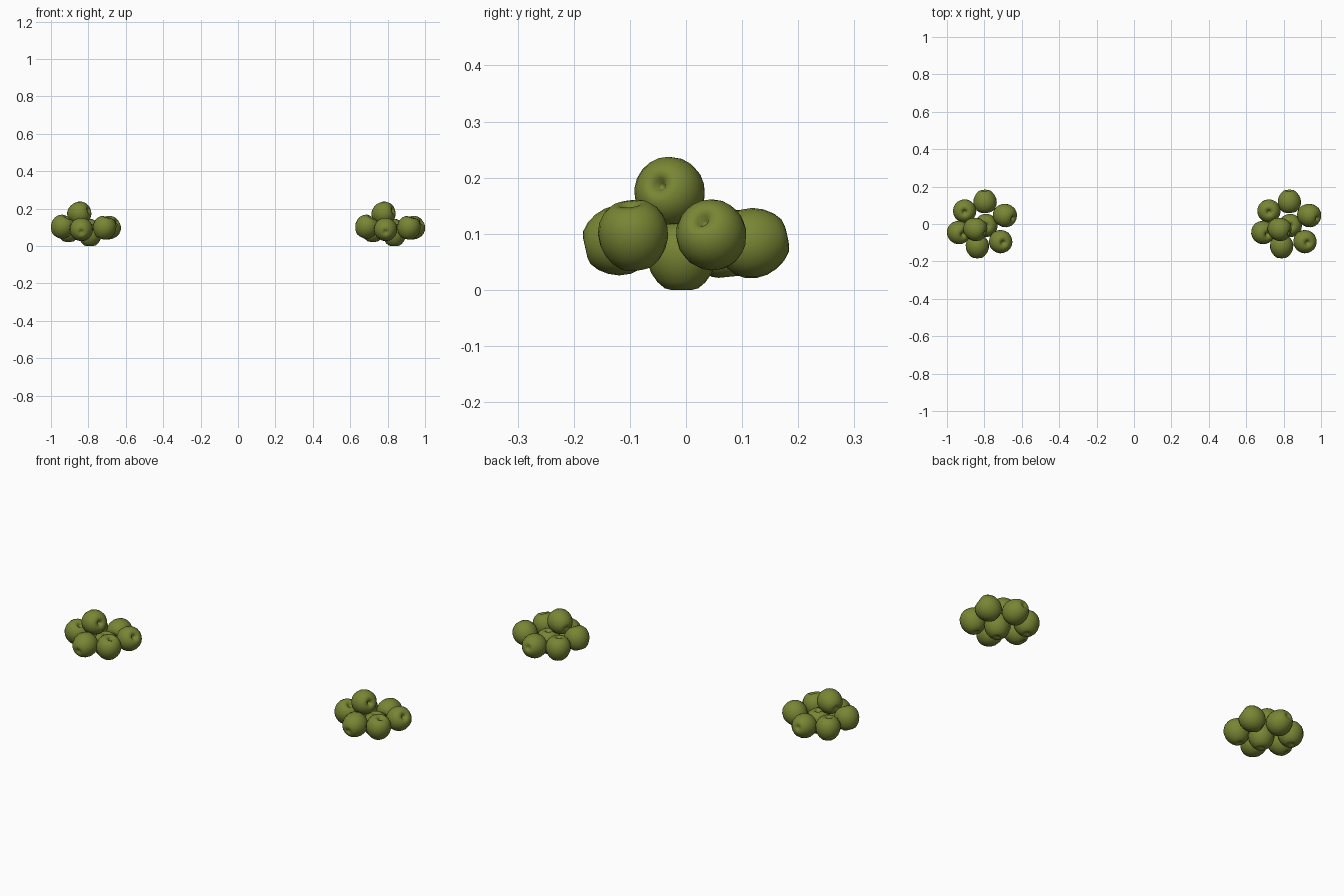
import bpy, bmesh, math
from mathutils import Vector

if "Cube" in bpy.data.objects:
    bpy.data.objects.remove(bpy.data.objects["Cube"])

green = bpy.data.materials.new("olive green")
green.diffuse_color = (0.19, 0.235, 0.034, 1)
green.use_nodes = True
green.node_tree.nodes["Principled BSDF"].inputs["Base Color"].default_value = green.diffuse_color

# Apple half profile (radius, height): stem hollow, broad shoulders, narrow base
PROFILE = [(0, .036), (.005, .040), (.011, .050), (.021, .057), (.034, .055),
           (.048, .044), (.058, .028), (.0625, .008), (.061, -.012),
           (.054, -.031), (.043, -.047), (.030, -.058), (.018, -.061),
           (.009, -.057), (0, -.052)]
SIDES = 20


def apple_mesh():
    bm = bmesh.new()
    verts = [bm.verts.new((r, 0, z)) for r, z in PROFILE]
    edges = [bm.edges.new(p) for p in zip(verts, verts[1:])]
    bmesh.ops.spin(bm, geom=verts + edges, cent=(0, 0, 0), axis=(0, 0, 1),
                   angle=2 * math.pi, steps=SIDES, use_duplicate=False)
    bmesh.ops.remove_doubles(bm, verts=bm.verts, dist=.0002)
    bmesh.ops.recalc_face_normals(bm, faces=bm.faces)
    for f in bm.faces:
        f.smooth = True
    me = bpy.data.meshes.new("apple")
    bm.to_mesh(me)
    bm.free()
    me.materials.append(green)
    return me


# Each apple in a pile: centre, direction of its stem hollow
APPLES = [
    ((.017, .120, .084), (.05, -.9, -.2)),     # back
    ((-.092, .070, .084), (0, -.1, 1)),        # back left
    ((.123, .046, .097), (.75, -.3, .5)),      # right
    ((-.125, -.045, .103), (.45, -.2, .85)),   # left
    ((.100, -.094, .098), (.25, -.1, .9)),     # front right
    ((-.024, -.120, .088), (0, .9, .2)),       # front
    ((-.035, -.028, .174), (.85, -.35, .25)),  # top
    ((.022, -.008, .061), (0, 0, 1)),          # bottom middle
]

mesh = apple_mesh()
for side, cx in (("left", -.8135), ("right", .8135)):
    for i, (c, d) in enumerate(APPLES):
        ob = bpy.data.objects.new(f"{side}_pile_apple_{i + 1}", mesh)
        bpy.context.collection.objects.link(ob)
        ob.location = (cx + c[0], c[1], c[2])
        ob.rotation_euler = Vector(d).to_track_quat('Z', 'Y').to_euler()
